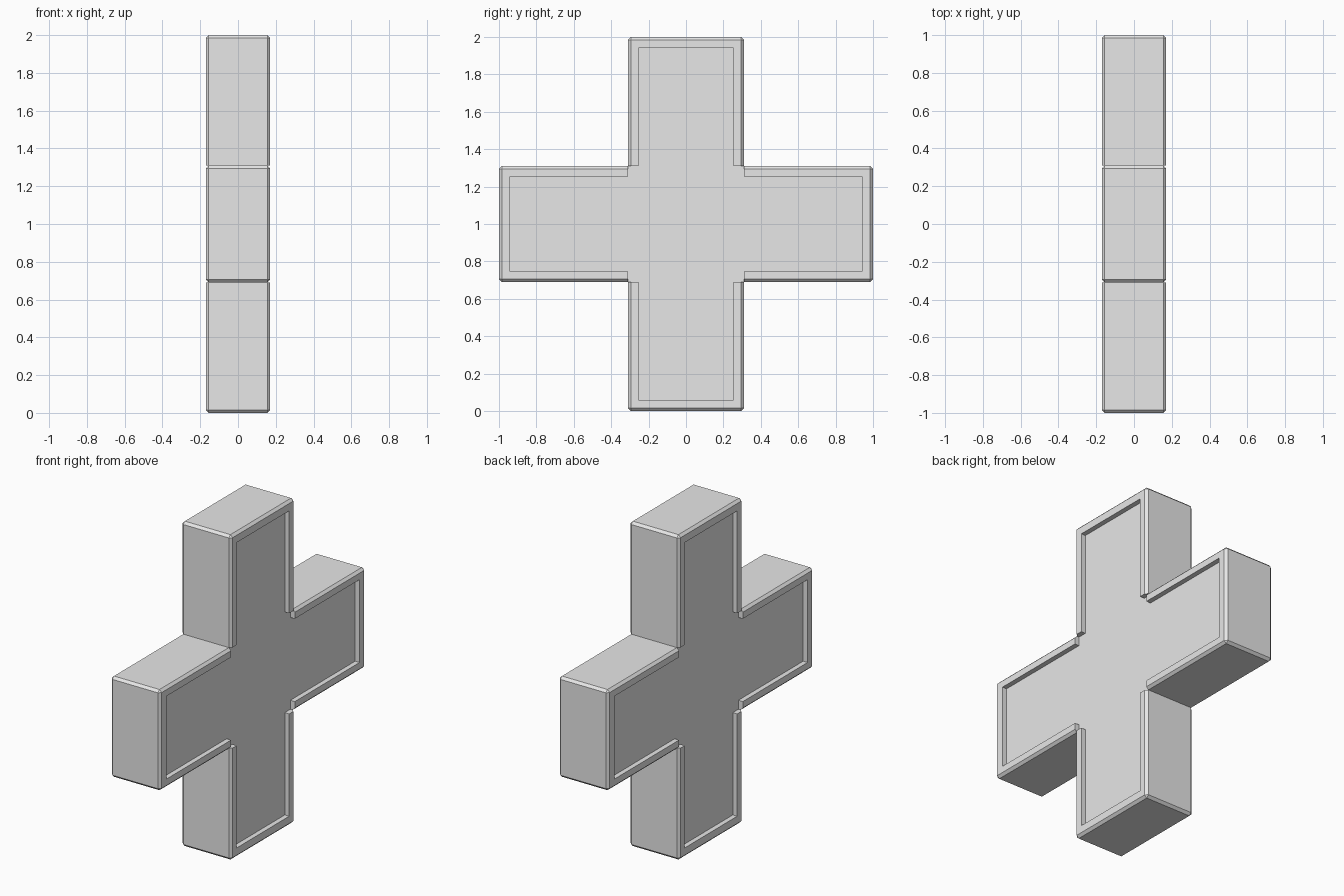
import bpy
import bmesh
import math
from mathutils import Matrix, Vector

default = bpy.data.objects.get("Cube")
if default:
    bpy.data.objects.remove(default, do_unlink=True)

HALF_W, HALF_T = 0.31, 0.17      # arm half width, half thickness
CHAMFER, RIM, DEPTH = 0.015, 0.055, 0.03
CENTRE = Vector((0, 0, 1))

grey = bpy.data.materials.new("light grey")
grey.use_nodes = True
grey.diffuse_color = (0.8, 0.8, 0.8, 1)
grey.node_tree.nodes["Principled BSDF"].inputs["Base Color"].default_value = (0.8, 0.8, 0.8, 1)


def add_box(bm, low, high):
    low, high = Vector(low), Vector(high)
    matrix = Matrix.Translation((low + high) / 2) @ Matrix.Diagonal((*(high - low), 1))
    bmesh.ops.create_cube(bm, size=1, matrix=matrix)


def add_object(name, bm):
    mesh = bpy.data.meshes.new(name)
    bm.to_mesh(mesh)
    bm.free()
    mesh.materials.append(grey)
    obj = bpy.data.objects.new(name, mesh)
    bpy.context.collection.objects.link(obj)
    return obj


# Recess cutter: one box for each broad face, open towards the centre
bm = bmesh.new()
inner, floor = HALF_W - RIM, HALF_T - DEPTH
for low_x, high_x in ((floor, 0.3), (-0.3, -floor)):
    add_box(bm, (low_x, -inner, 0.2), (high_x, inner, 1 - RIM - 0.005))
cutter = add_object("recess_cutter", bm)
cutter.hide_render = True

# One arm, chamfered everywhere except at its root
bm = bmesh.new()
add_box(bm, (-HALF_T, -HALF_W, HALF_W), (HALF_T, HALF_W, 1))
outer = [e for e in bm.edges if any(v.co.z > 0.9 for v in e.verts)]
bmesh.ops.bevel(bm, geom=outer, offset=CHAMFER, segments=1, affect='EDGES')
arm = add_object("top_arm", bm)
cut = arm.modifiers.new("recess", 'BOOLEAN')
cut.object = cutter
cut.operation = 'DIFFERENCE'
cut.solver = 'EXACT'
bpy.context.view_layer.update()
evaluated = arm.evaluated_get(bpy.context.evaluated_depsgraph_get())
arm_mesh = bpy.data.meshes.new_from_object(evaluated)
arm.modifiers.clear()
arm.data = arm_mesh
bpy.data.objects.remove(cutter, do_unlink=True)

# Four arms around the centre
arm.location = CENTRE
for i, name in enumerate(("front_arm", "bottom_arm", "back_arm"), 1):
    copy = bpy.data.objects.new(name, arm_mesh)
    copy.location = CENTRE
    copy.rotation_euler.x = i * math.pi / 2
    bpy.context.collection.objects.link(copy)

# Recessed centre block
bm = bmesh.new()
add_box(bm, (-floor, -HALF_W, -HALF_W), (floor, HALF_W, HALF_W))
add_object("centre_block", bm).location = CENTRE
